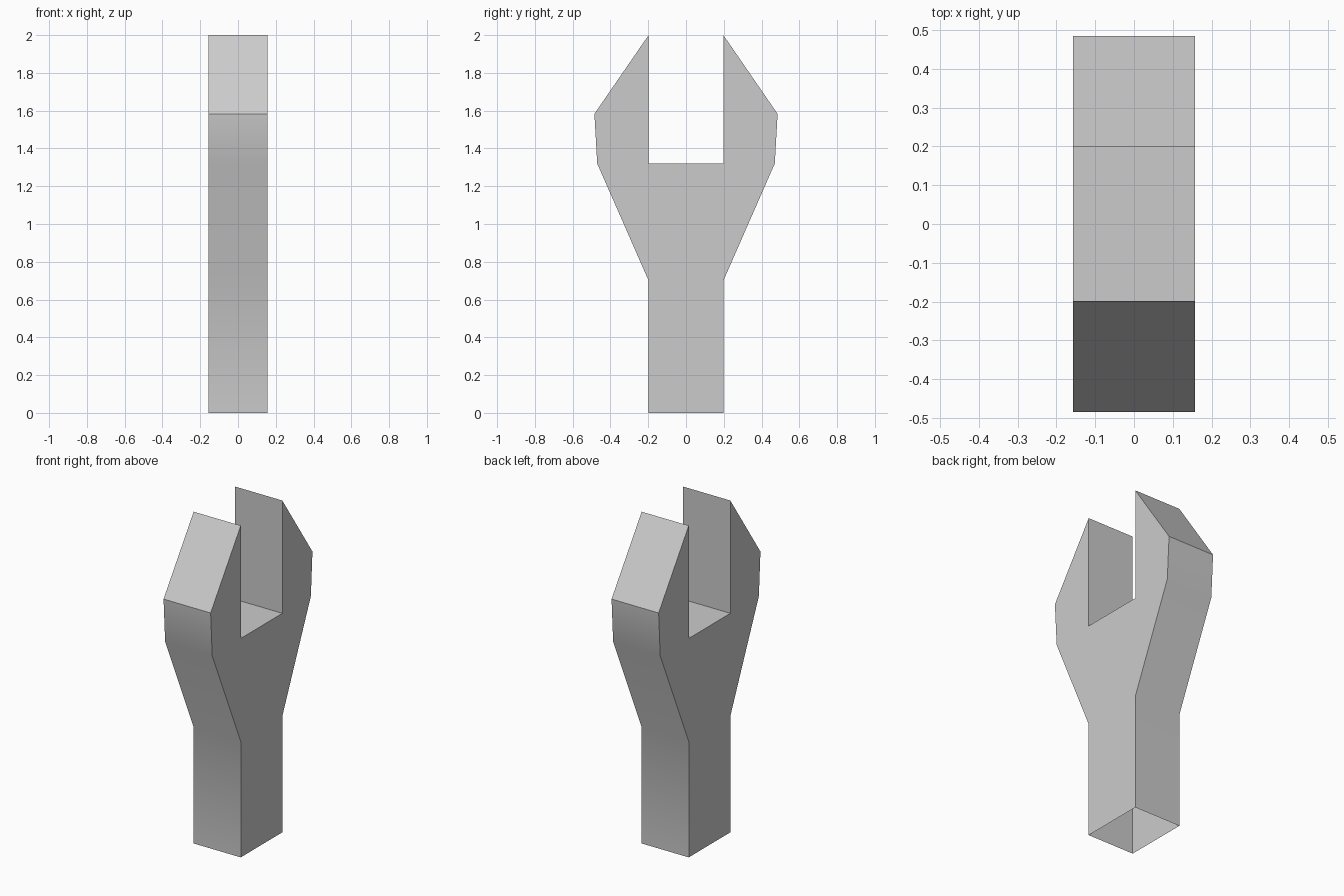
import bpy
import bmesh
import math

cube = bpy.data.objects.get("Cube")
if cube:
    bpy.data.objects.remove(cube, do_unlink=True)

# Plain grey
grey = bpy.data.materials.new("grey")
grey.use_nodes = True
colour = (0.6, 0.6, 0.6, 1)
grey.diffuse_color = colour
grey.node_tree.nodes["Principled BSDF"].inputs["Base Color"].default_value = colour

# Half outline (y, z): handle foot, neck, jaw, tip, notch floor; mirrored to the other side
HALF_WIDTH = 0.157
half = [(0.198, 0), (0.198, 0.7), (0.47, 1.32), (0.485, 1.583), (0.198, 2), (0.198, 1.32)]
outline = half + [(-y, z) for y, z in reversed(half)]

# Extrude the outline across x
bm = bmesh.new()
face = bm.faces.new([bm.verts.new((-HALF_WIDTH, y, z)) for y, z in outline])
extruded = bmesh.ops.extrude_face_region(bm, geom=[face], use_keep_orig=True)
moved = [v for v in extruded["geom"] if isinstance(v, bmesh.types.BMVert)]
bmesh.ops.translate(bm, verts=moved, vec=(2 * HALF_WIDTH, 0, 0))
bmesh.ops.recalc_face_normals(bm, faces=bm.faces)

# The handle is open underneath
foot = [f for f in bm.faces if all(v.co.z < 0.01 for v in f.verts)]
bmesh.ops.delete(bm, geom=foot, context='FACES_ONLY')

mesh = bpy.data.meshes.new("wrench_head")
bm.to_mesh(mesh)
bm.free()
mesh.materials.append(grey)
wrench = bpy.data.objects.new("wrench_head", mesh)
bpy.context.collection.objects.link(wrench)

# Soft bends along the handle and neck, sharp edges elsewhere
bpy.ops.object.select_all(action='DESELECT')
wrench.select_set(True)
bpy.context.view_layer.objects.active = wrench
bpy.ops.object.shade_smooth_by_angle(angle=math.radians(30))
